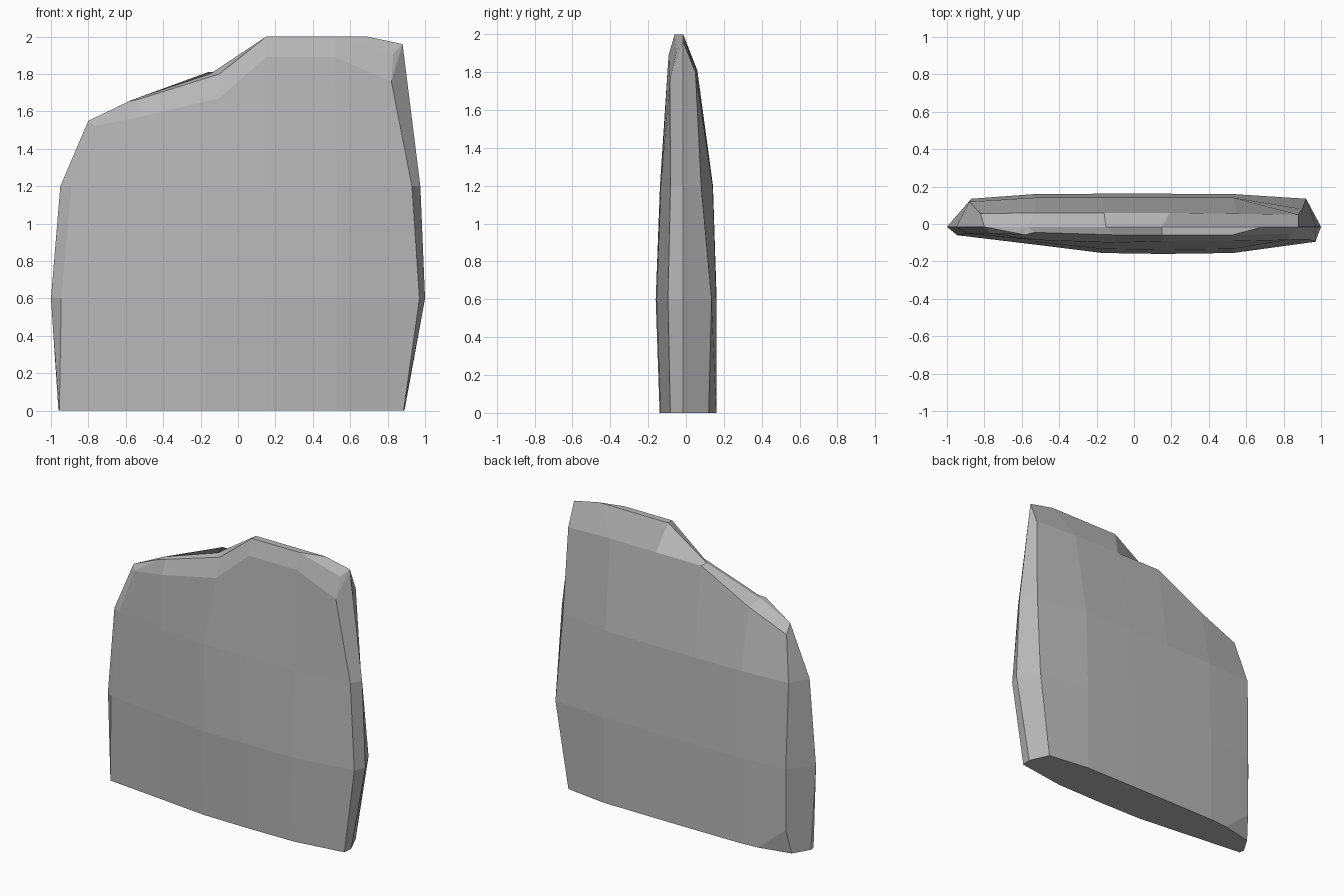
import bpy, bmesh
from mathutils import Vector

cube = bpy.data.objects.get("Cube")
if cube:
    bpy.data.objects.remove(cube, do_unlink=True)

# Single stone colour
stone = bpy.data.materials.new("grey_stone")
stone.use_nodes = True
grey = (0.48, 0.48, 0.48, 1)
stone.diffuse_color = grey
stone.node_tree.nodes["Principled BSDF"].inputs["Base Color"].default_value = grey

bm = bmesh.new()


def line(points):
    return [bm.verts.new(p) for p in points]


def strip(lower, upper):
    """Join two rows of vertices with quads, or triangles where they share a vertex."""
    for i in range(len(lower) - 1):
        corners = [lower[i], lower[i + 1], upper[i + 1], upper[i]]
        bm.faces.new(list(dict.fromkeys(corners)))


# Body layers: height, front ends, back ends, tips, depth factors, right back depth
inner = [-0.53, -0.17, 0.15, 0.53]
front_depth = [-0.06, -0.11, -0.155, -0.16, -0.155, -0.095]
back_depth = [0.135, 0.16, 0.162, 0.162, 0.16]
layers = [
    (0.0, (-0.955, 0.885), (-0.87, 0.83), (-0.96, 0.89), 0.87, 1.0, 0.12),
    (0.6, (-0.945, 0.97), (-0.87, 0.92), (-1.0, 1.0), 1.0, 1.0, 0.135),
    (1.2, (-0.89, 0.93), (-0.88, 0.9), (-0.95, 0.975), 0.86, 0.88, 0.08),
]
fronts, backs, tips = [], [], []
for z, fx, bx, tx, ff, bf, corner in layers:
    fronts.append(line((x, y * ff, z) for x, y in
                       zip([fx[0], *inner, fx[1]], front_depth)))
    backs.append(line((x, y, z) for x, y in
                      zip([bx[0], *inner, bx[1]], [d * bf for d in back_depth] + [corner])))
    tips.append(line((x, -0.015, z) for x in tx))

# Broken crown: front shoulder, front rim, ridge and back shoulder
shoulder = line([(-0.77, -0.05, 1.52), (-0.53, -0.085, 1.57), (-0.1, -0.1, 1.67),
                 (0.15, -0.092, 1.89), (0.52, -0.092, 1.89), (0.82, -0.085, 1.76)])
rim = line([(-0.58, -0.058, 1.655), (-0.53, -0.045, 1.665), (-0.1, -0.058, 1.8),
            (0.15, -0.06, 2.0), (0.52, -0.06, 2.0), (0.83, -0.05, 1.91)])
ridge = line([(-0.8, -0.015, 1.55), (-0.57, -0.015, 1.66), (-0.15, -0.015, 1.8),
              (0.15, -0.015, 2.0), (0.69, -0.015, 2.0), (0.88, -0.015, 1.96)])
back_rim = line([(-0.82, 0.055, 1.5), (-0.53, 0.06, 1.62), (-0.16, 0.06, 1.81),
                 (0.19, 0.06, 1.81), (0.55, 0.055, 1.81), (0.88, 0.05, 1.8)])
fronts.append(shoulder)
backs.append(back_rim)
tips.append([ridge[0], ridge[-1]])

# Broad faces and the narrow sides
for i in range(3):
    strip(fronts[i], fronts[i + 1])
    strip(backs[i], backs[i + 1])
    for end, side in ((0, 0), (-1, 1)):
        for wall in (fronts, backs):
            strip([wall[i][end], tips[i][side]], [wall[i + 1][end], tips[i + 1][side]])

# Top faces, end facets and base
strip(shoulder, rim)
strip(rim, ridge)
strip(ridge, back_rim)
for end in (0, -1):
    bm.faces.new((shoulder[end], rim[end], ridge[end]))
bm.faces.new(fronts[0] + [tips[0][1]] + backs[0][::-1] + [tips[0][0]])
bmesh.ops.recalc_face_normals(bm, faces=bm.faces)

# Chipped lower back corner
a, b, c = Vector((-0.875, 0.13, 0.15)), Vector((-0.62, 0.16, 0)), Vector((-0.89, 0.1, 0))
normal = (b - a).cross(c - a)
if normal.z > 0:
    normal.negate()
bmesh.ops.bisect_plane(bm, geom=bm.verts[:] + bm.edges[:] + bm.faces[:],
                       plane_co=a, plane_no=normal, clear_outer=True)
bmesh.ops.holes_fill(bm, edges=[e for e in bm.edges if e.is_boundary], sides=0)
bmesh.ops.recalc_face_normals(bm, faces=bm.faces)

mesh = bpy.data.meshes.new("stone_slab")
bm.to_mesh(mesh)
bm.free()
mesh.materials.append(stone)
slab = bpy.data.objects.new("stone_slab", mesh)
bpy.context.collection.objects.link(slab)
